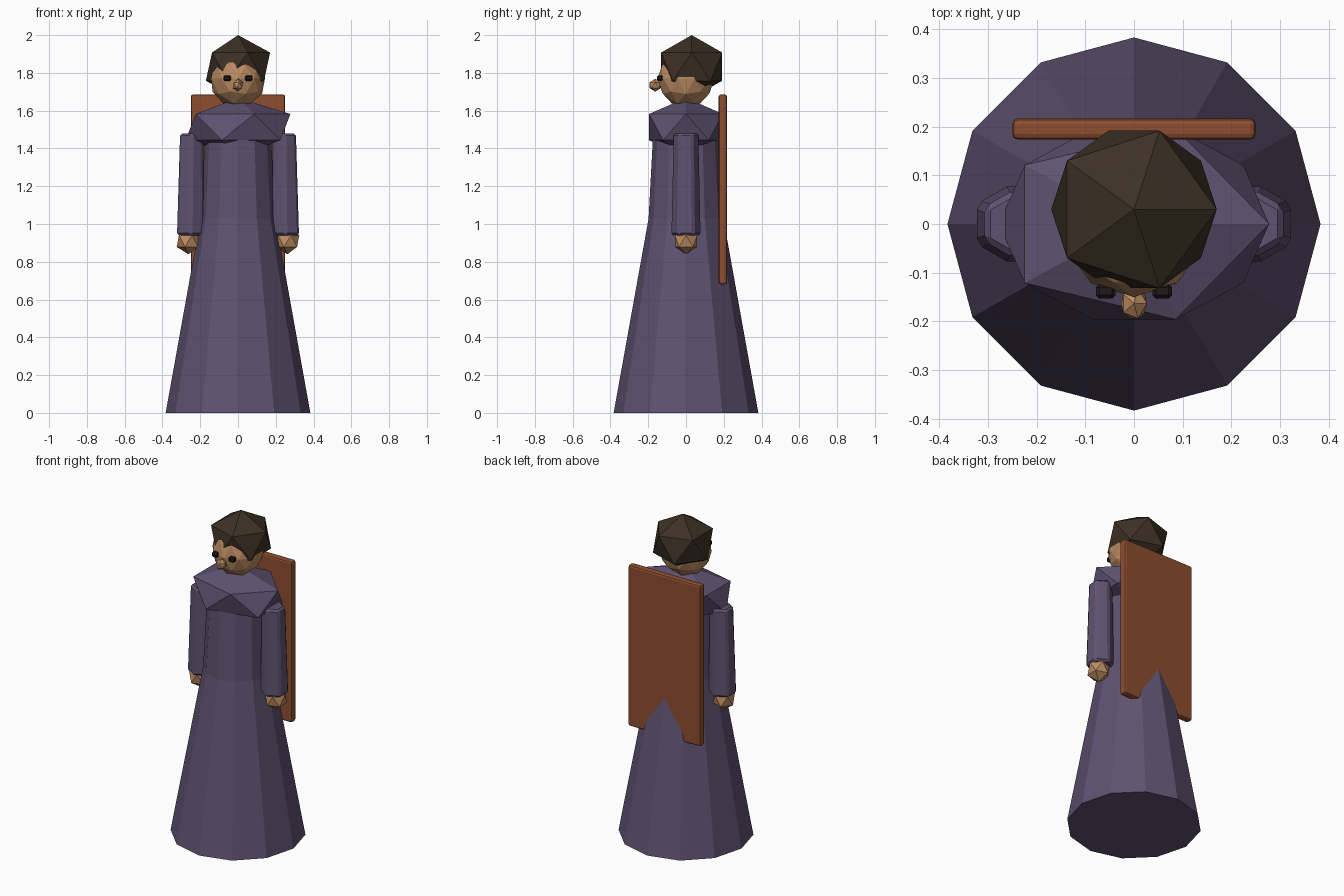
import bpy, bmesh, math
from mathutils import Matrix, Vector

if "Cube" in bpy.data.objects:
    bpy.data.objects.remove(bpy.data.objects["Cube"])


def material(name, rgb):
    m = bpy.data.materials.new(name)
    m.diffuse_color = (*rgb, 1)
    m.use_nodes = True
    m.node_tree.nodes["Principled BSDF"].inputs["Base Color"].default_value = m.diffuse_color
    return m


CLOTH = material("cloth", (0.115, 0.085, 0.165))
SKIN = material("skin", (0.50, 0.26, 0.12))
HAIR = material("hair", (0.045, 0.030, 0.018))
WOOD = material("wood", (0.27, 0.075, 0.028))
DARK = material("dark", (0.012, 0.010, 0.010))


def add(name, bm, mat, bevel=0, segments=1):
    bmesh.ops.recalc_face_normals(bm, faces=bm.faces)
    mesh = bpy.data.meshes.new(name)
    bm.to_mesh(mesh)
    bm.free()
    mesh.materials.append(mat)
    ob = bpy.data.objects.new(name, mesh)
    bpy.context.collection.objects.link(ob)
    if bevel:
        mod = ob.modifiers.new("bevel", "BEVEL")
        mod.width, mod.segments = bevel, segments
    return ob


def ball(name, mat, centre, radii, level=1):
    bm = bmesh.new()
    mx = Matrix.Translation(centre) @ Matrix.Diagonal((*radii, 1))
    bmesh.ops.create_icosphere(bm, subdivisions=level, radius=1, matrix=mx)
    return add(name, bm, mat)


def box(name, mat, centre, size, bevel, segments=1):
    bm = bmesh.new()
    mx = Matrix.Translation(centre) @ Matrix.Diagonal((*size, 1))
    bmesh.ops.create_cube(bm, size=1, matrix=mx)
    return add(name, bm, mat, bevel, segments)


def loft(name, mat, rings, sides, phase=0, bevel=0):
    """Capped tube through rings of (x, z, radius)."""
    bm = bmesh.new()
    loops = []
    for x, z, r in rings:
        angles = [phase + 2 * math.pi * i / sides for i in range(sides)]
        loops.append([bm.verts.new((x + r * math.cos(a), r * math.sin(a), z)) for a in angles])
    for lo, hi in zip(loops, loops[1:]):
        for i in range(sides):
            j = (i + 1) % sides
            bm.faces.new((lo[i], lo[j], hi[j], hi[i]))
    bm.faces.new(loops[0])
    bm.faces.new(loops[-1])
    return add(name, bm, mat, bevel)


# robe and shoulder collar
loft("robe", CLOTH, [(0, 0, 0.383), (0, 1.03, 0.198), (0, 1.46, 0.175)], 12)
ball("collar", CLOTH, (0, 0, 1.513), (0.31, 0.23, 0.155))

# head, hair and nose
ball("head", SKIN, (0, 0, 1.77), (0.15, 0.15, 0.155), 2)
ball("hair", HAIR, (0, 0.03, 1.833), (0.19, 0.19, 0.167))
ball("nose", SKIN, (0, -0.163, 1.735), (0.03, 0.036, 0.034))

# paired sleeves, hands and eyes
for side, s in (("left", -1), ("right", 1)):
    loft(side + "_sleeve", CLOTH, [(s * 0.251, 0.94, 0.083), (s * 0.245, 1.48, 0.071)],
         6, math.pi / 6, 0.012)
    ball(side + "_hand", SKIN, (s * 0.262, 0, 0.91), (0.07, 0.07, 0.07))
    box(side + "_eye", DARK, (s * 0.058, -0.138, 1.772), (0.04, 0.03, 0.03), 0.007)

# board worn on the back
box("back_board", WOOD, (0, 0.195, 1.183), (0.5, 0.044, 1.006), 0.012, 2)
